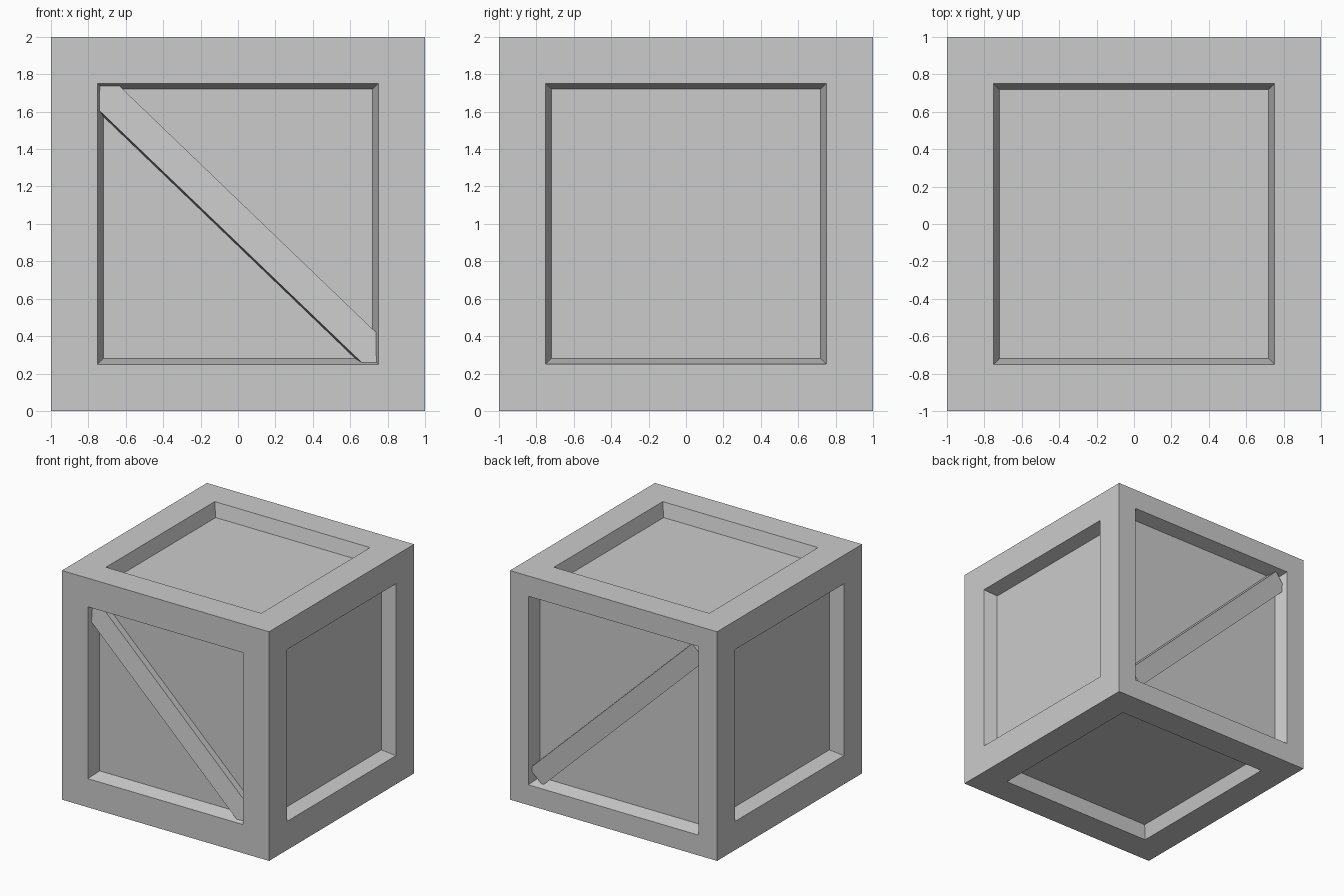
import bpy, bmesh, math
from mathutils import Matrix

if "Cube" in bpy.data.objects:
    bpy.data.objects.remove(bpy.data.objects["Cube"])


def add_object(name, bm):
    mesh = bpy.data.meshes.new(name)
    bm.to_mesh(mesh)
    bm.free()
    obj = bpy.data.objects.new(name, mesh)
    bpy.context.collection.objects.link(obj)
    return obj


# Crate body: a cube with a tapered recessed panel on every side
bm = bmesh.new()
bmesh.ops.create_cube(bm, size=2, matrix=Matrix.Translation((0, 0, 1)))
bm.normal_update()
for face in list(bm.faces):
    border = 0.177 if face.normal.y > 0.5 else 0.25  # back frame is narrower
    for thickness, depth in ((border, 0), (0.03, -0.12)):
        bmesh.ops.inset_individual(bm, faces=[face], thickness=thickness,
                                   depth=depth, use_even_offset=True)
add_object("crate_body", bm)


# Diagonal braces: slightly rolled planks set in the front and back recesses
def brace(name, y):
    bm = bmesh.new()
    bmesh.ops.create_cube(bm, size=1, matrix=Matrix.Diagonal((2.18, 0.16, 0.17, 1)))
    obj = add_object(name, bm)
    tilt = Matrix.Rotation(math.radians(43.85), 4, 'Y')
    roll = Matrix.Rotation(math.radians(-6), 4, 'X')
    obj.matrix_world = Matrix.Translation((0, y, 1)) @ tilt @ roll


brace("front_brace", -0.875)
brace("back_brace", 0.875)
